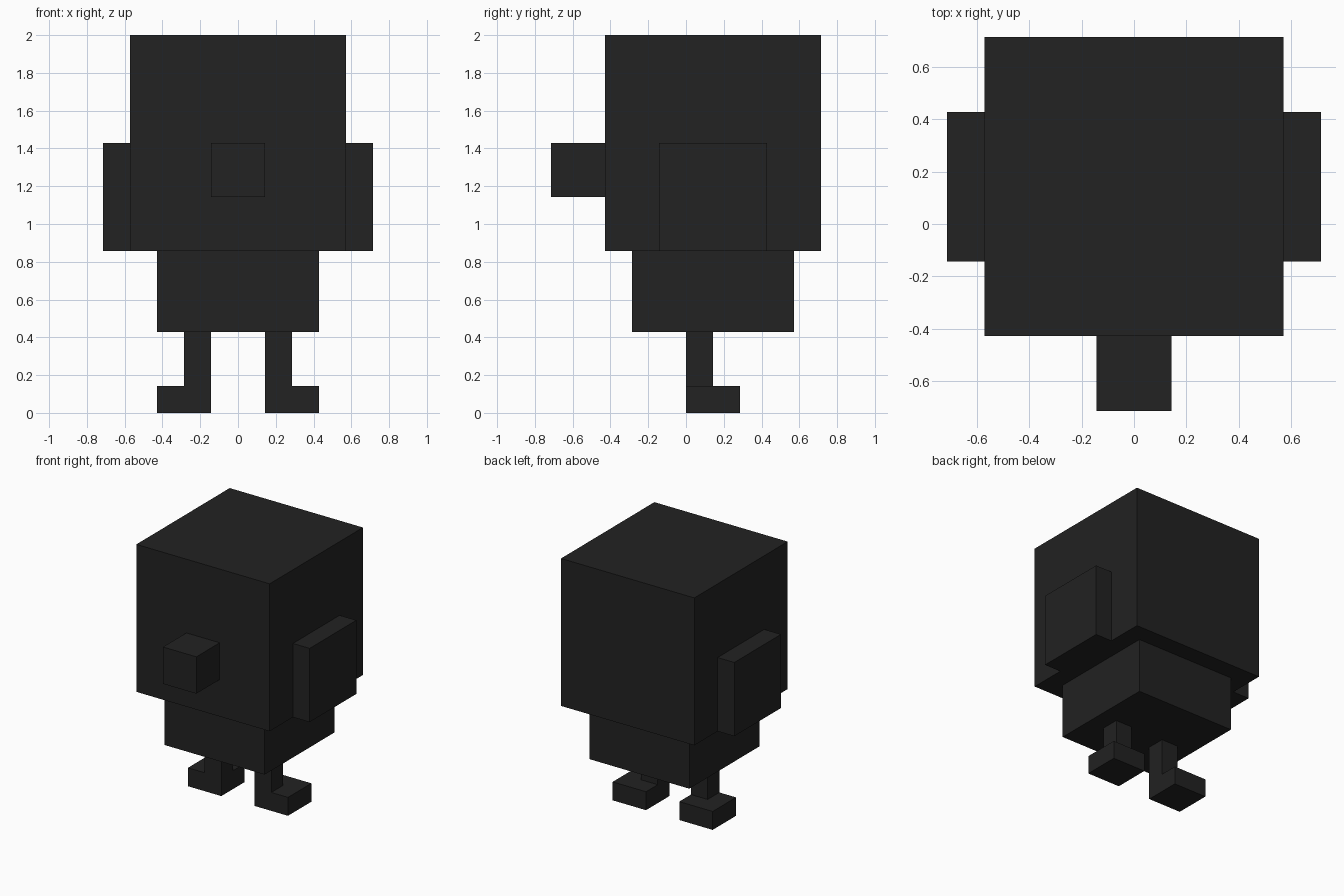
import bpy
from mathutils import Vector

cube = bpy.data.objects.get("Cube")
if cube:
    bpy.data.objects.remove(cube, do_unlink=True)

U = 1 / 7  # one block unit

# Single charcoal colour
charcoal = bpy.data.materials.new("charcoal")
charcoal.use_nodes = True
colour = (0.016, 0.016, 0.016, 1)
charcoal.diffuse_color = colour
charcoal.node_tree.nodes["Principled BSDF"].inputs["Base Color"].default_value = colour


def block(name, low, high):
    """Add a box between two corners given in block units."""
    low, high = Vector(low) * U, Vector(high) * U
    bpy.ops.mesh.primitive_cube_add(size=1)
    obj = bpy.context.object
    obj.name = obj.data.name = name
    size, centre = high - low, (low + high) / 2
    for v in obj.data.vertices:
        v.co = v.co * size
    obj.location = centre
    obj.data.materials.append(charcoal)
    return obj


def block_pair(name, low, high):
    """Add a box on the left (+x) and its mirror image on the right."""
    block("left_" + name, low, high)
    block("right_" + name, (-high[0], low[1], low[2]), (-low[0], high[1], high[2]))


# Head, beak and body
block("head", (-4, -3, 6), (4, 5, 14))
block("beak", (-1, -5, 8), (1, -3, 10))
block("body", (-3, -2, 3), (3, 4, 6))

# Side flaps, legs and feet
block_pair("wing", (4, -1, 6), (5, 3, 10))
block_pair("leg", (1, 0, 1), (2, 1, 3))
block_pair("foot", (1, 0, 0), (3, 2, 1))
